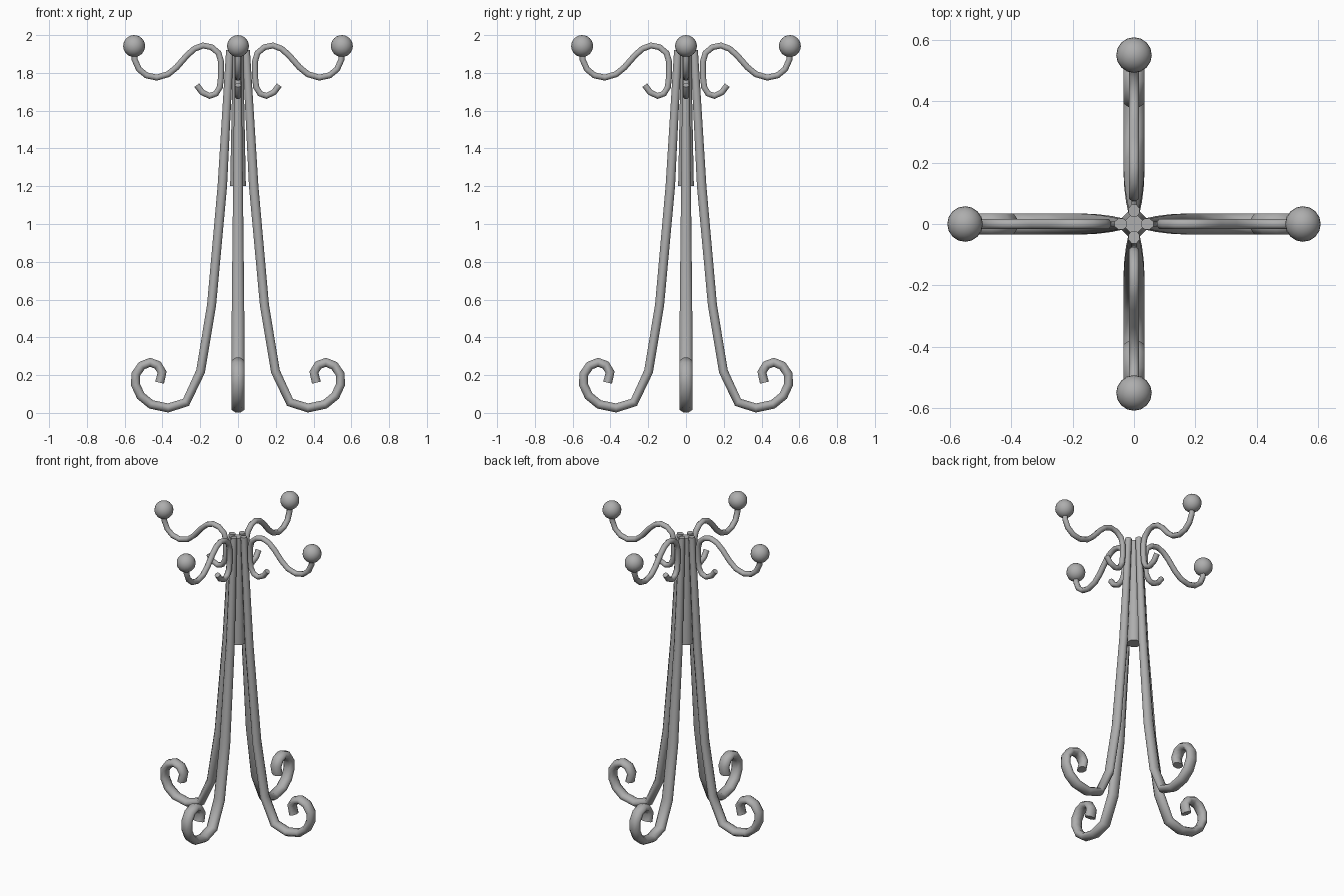
import bpy, bmesh, math
from mathutils import Vector, Matrix

cube = bpy.data.objects.get("Cube")
if cube:
    bpy.data.objects.remove(cube, do_unlink=True)

grey = bpy.data.materials.new("grey_metal")
grey.use_nodes = True
grey.diffuse_color = (0.42, 0.42, 0.42, 1)
grey.node_tree.nodes["Principled BSDF"].inputs["Base Color"].default_value = grey.diffuse_color


def finish(bm, name, angle=0):
    """Turn a bmesh into a smooth grey object, rotated about the z axis."""
    bmesh.ops.recalc_face_normals(bm, faces=bm.faces)
    mesh = bpy.data.meshes.new(name)
    bm.to_mesh(mesh)
    bm.free()
    mesh.materials.append(grey)
    obj = bpy.data.objects.new(name, mesh)
    bpy.context.collection.objects.link(obj)
    obj.rotation_euler.z = angle
    bpy.ops.object.select_all(action='DESELECT')
    obj.select_set(True)
    bpy.context.view_layer.objects.active = obj
    bpy.ops.object.shade_smooth_by_angle(angle=math.radians(60))


def sweep(path, sides=8):
    """Bar along a path of (x, z, half thickness, half width) in the xz plane."""
    bm = bmesh.new()
    pts = [Vector((p[0], 0, p[1])) for p in path]
    rings = []
    for i, (p, row) in enumerate(zip(pts, path)):
        a = (p - pts[i - 1]).normalized() if i else Vector()
        b = (pts[i + 1] - p).normalized() if i < len(pts) - 1 else Vector()
        t = (a + b).normalized()
        normal = Vector((t.z, 0, -t.x))
        ring = []
        for k in range(sides):
            ang = 2 * math.pi * (k + 0.5) / sides
            grow = 1 / math.cos(math.pi / sides)
            ring.append(bm.verts.new(p + normal * math.cos(ang) * row[2] * grow
                                     + Vector((0, math.sin(ang) * row[3] * grow, 0))))
        rings.append(ring)
    for r, s in zip(rings, rings[1:]):
        for k in range(sides):
            n = (k + 1) % sides
            bm.faces.new((r[k], r[n], s[n], s[k]))
    bm.faces.new(rings[0])
    bm.faces.new(rings[-1])
    return bm


# Leg: tapered shaft, then a scrolled foot
shaft = [(0.043, 1.92, 0.02, 0.018), (0.083, 1.2, 0.025, 0.026), (0.14, 0.57, 0.024, 0.033)]
scroll = [(0.198, 0.22), (0.275, 0.056), (0.37, 0.026), (0.46, 0.045), (0.515, 0.09),
          (0.543, 0.15), (0.541, 0.205), (0.51, 0.25), (0.465, 0.268),
          (0.425, 0.253), (0.402, 0.215), (0.415, 0.16)]
leg = shaft + [(x, z, 0.024, 0.034) for x, z in scroll]

# Arm: small lower hook, upright and S-shaped upper hook
hook = [(0.218, 1.735), (0.19, 1.697), (0.15, 1.678), (0.117, 1.69), (0.096, 1.725),
        (0.09, 1.78), (0.09, 1.86), (0.103, 1.905), (0.14, 1.936), (0.185, 1.945),
        (0.23, 1.928), (0.27, 1.893), (0.325, 1.83), (0.37, 1.793), (0.43, 1.775),
        (0.485, 1.787), (0.525, 1.82), (0.547, 1.87), (0.55, 1.94)]
arm = [(x, z, 0.016, 0.017) for x, z in hook]

for i, side in enumerate(("left", "back", "right", "front")):
    turn = i * math.pi / 2
    finish(sweep(leg), side + "_leg", turn)
    finish(sweep(arm), side + "_arm", turn)
    ball = bmesh.new()
    bmesh.ops.create_uvsphere(ball, u_segments=16, v_segments=12, radius=0.058,
                              matrix=Matrix.Translation((0.55, 0, 1.942)))
    finish(ball, side + "_ball", turn)

# Central post narrowing upward between the legs
post = bmesh.new()
bmesh.ops.create_cone(post, cap_ends=True, segments=8, radius1=0.045, radius2=0.03, depth=0.71,
                      matrix=Matrix.Translation((0, 0, 1.555)) @ Matrix.Rotation(math.pi / 8, 4, 'Z'))
finish(post, "central_post")
